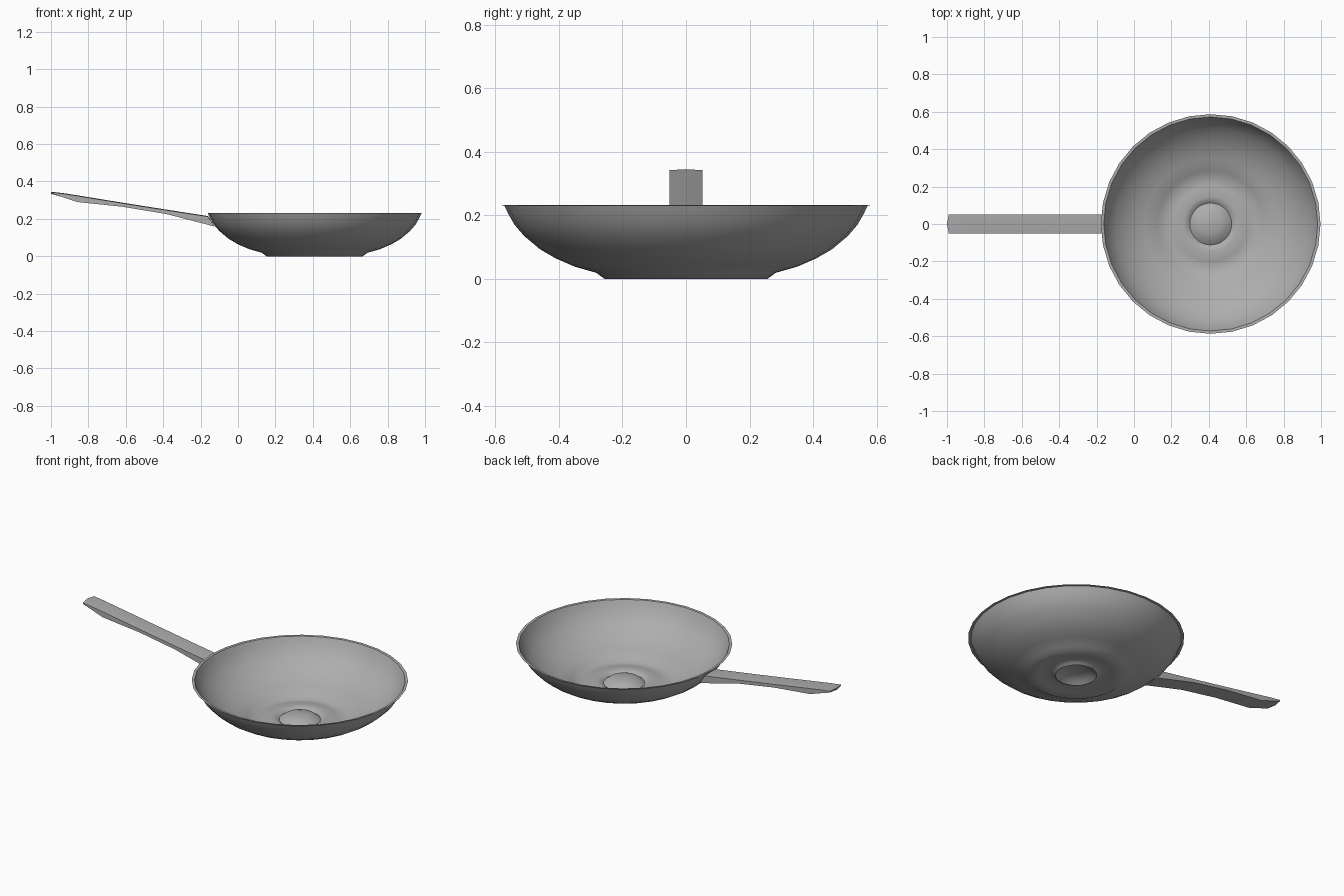
import bpy, bmesh, math

if "Cube" in bpy.data.objects:
    bpy.data.objects.remove(bpy.data.objects["Cube"])

CX, SEG = 0.41, 32

grey = bpy.data.materials.new("dark_grey")
grey.diffuse_color = (0.42, 0.42, 0.42, 1)
grey.use_nodes = True
grey.node_tree.nodes["Principled BSDF"].inputs["Base Color"].default_value = grey.diffuse_color


def make_object(name, bm):
    bmesh.ops.recalc_face_normals(bm, faces=bm.faces)
    mesh = bpy.data.meshes.new(name)
    bm.to_mesh(mesh)
    bm.free()
    mesh.materials.append(grey)
    ob = bpy.data.objects.new(name, mesh)
    bpy.context.collection.objects.link(ob)
    return ob


def smooth(ob, degrees):
    bpy.ops.object.select_all(action='DESELECT')
    ob.select_set(True)
    bpy.context.view_layer.objects.active = ob
    bpy.ops.object.shade_smooth_by_angle(angle=math.radians(degrees))


def lathe(name, profile):
    """Spin a (radius, height) profile about the bowl axis."""
    bm = bmesh.new()
    verts = [bm.verts.new((CX + r, 0, z)) for r, z in profile]
    edges = [bm.edges.new(pair) for pair in zip(verts, verts[1:])]
    bmesh.ops.spin(bm, geom=verts + edges, cent=(CX, 0, 0), axis=(0, 0, 1),
                   angle=math.tau, steps=SEG, use_duplicate=False)
    bmesh.ops.remove_doubles(bm, verts=bm.verts, dist=1e-4)
    return make_object(name, bm)


# Pan: thin shell with centre dome in a groove, foot, curved wall and flat rim
pan = lathe("pan_bowl", [
    (0, 0.034), (0.05, 0.030), (0.085, 0.020), (0.112, 0.0), (0.126, 0.010),
    (0.145, 0.016), (0.20, 0.008), (0.257, 0.0), (0.283, 0.019), (0.35, 0.038),
    (0.41, 0.064), (0.46, 0.093), (0.51, 0.135), (0.54, 0.17), (0.56, 0.205),
    (0.572, 0.231), (0.587, 0.232)])
smooth(pan, 60)

# Handle: side outline stations (x bottom, z bottom, x top, z top)
stations = [(-0.99, 0.334, -0.99, 0.342), (-0.93, 0.314, -0.93, 0.334),
            (-0.86, 0.290, -0.86, 0.323), (-0.62, 0.265, -0.62, 0.284),
            (-0.38, 0.225, -0.38, 0.246), (-0.125, 0.159, -0.160, 0.212)]
bm = bmesh.new()
rings = []
for i, (xb, lo, xt, hi) in enumerate(stations):
    tip = -0.01 if i == 0 else 0
    rings.append([bm.verts.new(p) for p in (
        (xb, -0.052, lo), (xb + tip, 0, lo), (xb, 0.052, lo),
        (xt, 0.052, hi), (xt + tip, 0, hi + 0.003), (xt, -0.052, hi))])
for a, b in zip(rings, rings[1:]):
    for k in range(6):
        n = (k + 1) % 6
        bm.faces.new((a[k], a[n], b[n], b[k]))
for ring in (rings[0], rings[-1]):
    bm.faces.new((ring[0], ring[1], ring[4], ring[5]))
    bm.faces.new((ring[1], ring[2], ring[3], ring[4]))
handle = make_object("pan_handle", bm)
smooth(handle, 30)
